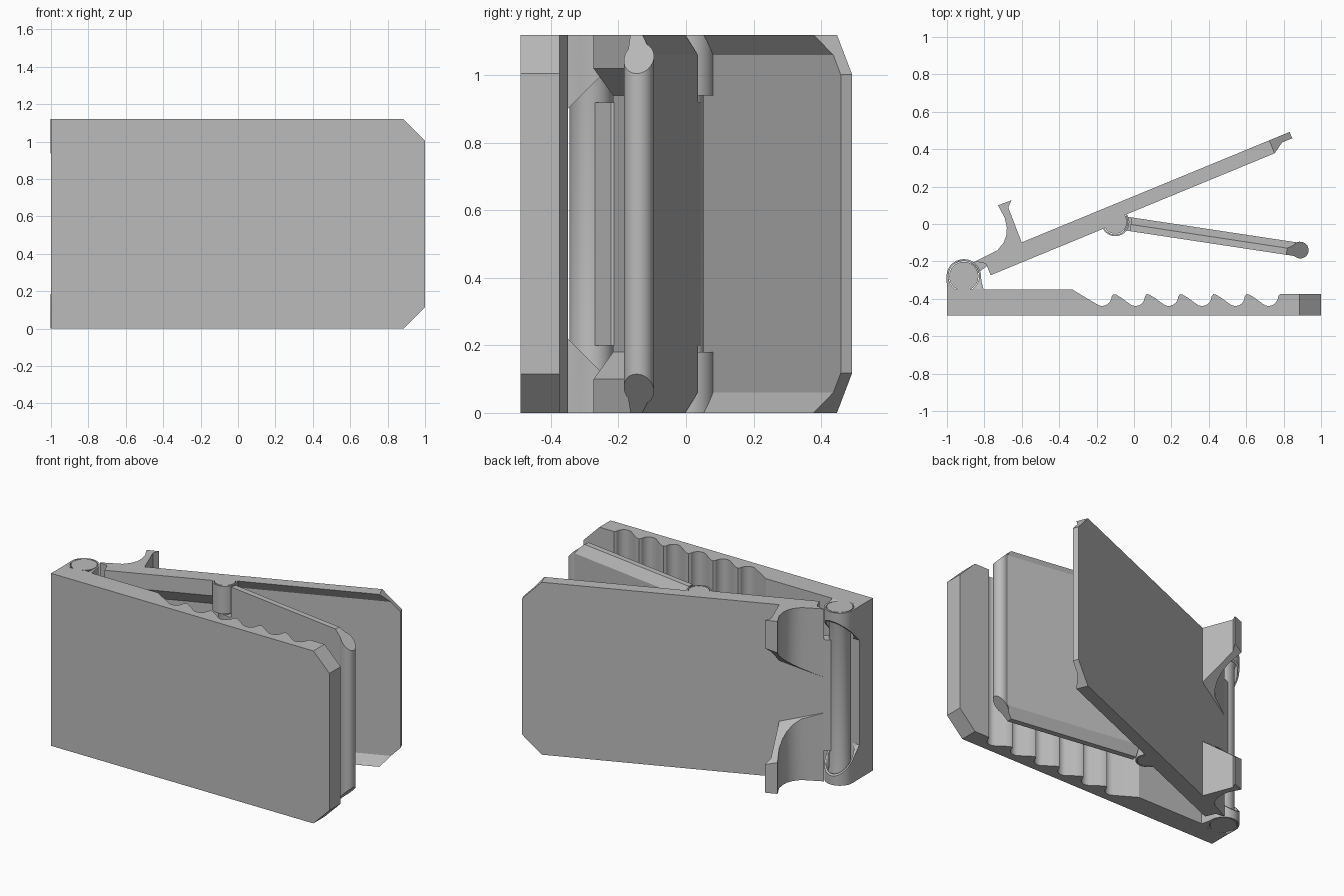
import bpy, bmesh, math
from mathutils import Vector, Matrix

if "Cube" in bpy.data.objects:
    bpy.data.objects.remove(bpy.data.objects["Cube"])

H = 1.12                      # full height of the stand
MID = H / 2
grey = bpy.data.materials.new("grey_plastic")
grey.diffuse_color = (0.5, 0.5, 0.5, 1)
grey.use_nodes = True
grey.node_tree.nodes["Principled BSDF"].inputs["Base Color"].default_value = grey.diffuse_color


def frame(x, y, degrees):
    return Matrix.Translation((x, y, 0)) @ Matrix.Rotation(math.radians(degrees), 4, 'Z')


WORLD = Matrix.Identity(4)
HINGE = (-0.91, -0.28)
PIVOT = (-0.1, 0.01)
PLATE = frame(*HINGE, 22.4)   # local x runs along the back plate
ARM = frame(*PIVOT, -8.6)     # local x runs along the support arm


def arc(cx, cy, r, a0, a1, n):
    return [(cx + r * math.cos(math.radians(a0 + (a1 - a0) * i / n)),
             cy + r * math.sin(math.radians(a0 + (a1 - a0) * i / n))) for i in range(n + 1)]


def finish(name, bm, mat, flip=False):
    if flip:                  # mirror to the other end of the height
        for v in bm.verts:
            v.co.z = H - v.co.z
    bm.transform(mat)
    bmesh.ops.recalc_face_normals(bm, faces=bm.faces)
    me = bpy.data.meshes.new(name)
    bm.to_mesh(me)
    bm.free()
    me.materials.append(grey)
    me.shade_smooth()
    me.set_sharp_from_angle(angle=math.radians(30))
    ob = bpy.data.objects.new(name, me)
    bpy.context.collection.objects.link(ob)
    return ob


def prism(name, pts, lo, hi, mat=WORLD, along='z', clips=(), flip=False):
    """Extrude a profile: (x, y) points along z, or (z, y) points along x."""
    bm = bmesh.new()
    place = (lambda p, d: (p[0], p[1], d)) if along == 'z' else (lambda p, d: (d, p[1], p[0]))
    face = bm.faces.new([bm.verts.new(place(p, lo)) for p in pts])
    new = bmesh.ops.extrude_face_region(bm, geom=[face])['geom']
    shift = Vector(place((0, 0), hi - lo))
    bmesh.ops.translate(bm, vec=shift, verts=[g for g in new if isinstance(g, bmesh.types.BMVert)])
    for co, no in clips:      # slice off everything on the normal's side
        bmesh.ops.bisect_plane(bm, geom=bm.verts[:] + bm.edges[:] + bm.faces[:],
                               plane_co=co, plane_no=no, clear_outer=True)
        bmesh.ops.holes_fill(bm, edges=[e for e in bm.edges if e.is_boundary], sides=0)
    return finish(name, bm, mat, flip)


def lathe(name, rz, centre, closed=False, flip=False, n=40):
    """Revolve (radius, z) points about a vertical axis."""
    bm = bmesh.new()
    rings = [[bm.verts.new((r * math.cos(math.tau * i / n), r * math.sin(math.tau * i / n), z))
              for i in range(n)] for r, z in rz]
    pairs = list(zip(rings, rings[1:]))
    if closed:
        pairs.append((rings[-1], rings[0]))
    else:
        bm.faces.new(rings[0])
        bm.faces.new(rings[-1])
    for a, b in pairs:
        for i in range(n):
            j = (i + 1) % n
            bm.faces.new((a[i], a[j], b[j], b[i]))
    return finish(name, bm, frame(*centre, 0), flip)


def corners(x, size):
    """Cutting planes for the two chamfered corners at the far end."""
    return [((x, 0, size), (1, 0, -1)), ((x, 0, H - size), (1, 0, 1))]


# Base plate with a row of rounded notches
base = [(-1, -0.49), (1, -0.49), (1, -0.375), (0.78, -0.375)]
for k in range(5, -1, -1):
    peak = -0.11 + 0.178 * k
    base += arc(peak - 0.06, -0.388, 0.05, 0, -125, 9)
    if k:
        base += [(peak - 0.135, -0.395), (peak - 0.165, -0.377), (peak - 0.178, -0.375)]
base += [(-0.33, -0.35), (-1, -0.35)]
prism("base_plate", base, 0, H, clips=corners(1, 0.115))

# Main hinge: bored knuckles on the base and the pin between them
bore = lathe("hinge_bore_cutter", [(0.082, -0.1), (0.082, H + 0.1)], HINGE)
bore.hide_render = True
bore.hide_set(True)
knuckle = [(-1, -0.36), (-0.805, -0.36), (-0.805, -0.35), (-0.815, -0.31)]
knuckle += arc(*HINGE, 0.092, 0, 180, 24)
for flip in (False, True):
    ob = prism("base_knuckle", knuckle, 0, 0.3, flip=flip,
               clips=[((0, -0.35, 0.22), (0, 1, 1))])
    cut = ob.modifiers.new("bore", 'BOOLEAN')
    cut.object = bore
    cut.operation = 'DIFFERENCE'
lathe("hinge_pin", [(0.078, 0), (0.078, 0.03), (0.065, 0.08),
                    (0.065, H - 0.08), (0.078, H - 0.03), (0.078, H)], HINGE)

# Back plate: thin panel, hinge tongue and side rails
tip = 1.905
prism("back_panel", [(0.135, 0.0135), (tip, 0.0135), (tip, 0.05), (0.11, 0.05)], 0, H,
      PLATE, clips=corners(tip, 0.118))
prism("hinge_tongue", [(0, -0.03), (0.14, 0.005), (0.16, 0.05), (0, 0.05)], 0.2, H - 0.2, PLATE)
for flip in (False, True):
    prism("hinge_side_rail", [(0, -0.049), (0, 0.0135), (0.18, 0.0135), (0.1, -0.049)],
          0.135, 0.84, PLATE, 'x', flip=flip)
    prism("outer_side_rail", [(0, -0.025), (0, 0.0135), (0.06, 0.0135)],
          0.84, 1.86, PLATE, 'x', corners(tip, 0.118)[:1], flip)

# Hooks that hold the device, tapering toward their tips
hook = [(-0.85, -0.2), (-0.79, -0.17), (-0.73, -0.14), (-0.697, -0.1), (-0.682, -0.06),
        (-0.68, -0.02), (-0.69, 0.03), (-0.727, 0.1), (-0.655, 0.127), (-0.672, 0.088),
        (-0.6, -0.1), (-0.62, -0.13), (-0.8, -0.21)]
for flip in (False, True):
    prism("hook", hook, 0, 0.5, flip=flip, clips=[((0, -0.12, 0.38), (0, 0.8, 1))])

# Arm pivot: rings on the back plate and the rod inside
for flip in (False, True):
    lathe("pivot_ring", [(0.075, 0), (0.075, 0.18), (0.066, 0.18), (0.066, 0)],
          PIVOT, closed=True, flip=flip)
lathe("pivot_rod", [(0.062, 0), (0.062, 0.12), (0.042, 0.18),
                    (0.042, H - 0.18), (0.062, H - 0.12), (0.062, H)], PIVOT)

# Support arm: bevelled panel, root joined to the rod, rounded foot
section = [(0, -0.036), (0, 0), (0.06, 0.038), (H - 0.06, 0.038), (H, 0), (H, -0.036)]
foot = 1.045
prism("support_arm", section, 0.083, 1.0, ARM, 'x', corners(foot, 0.115))
prism("arm_root", [(0, -0.036), (0.1, -0.036), (0.1, 0.038), (0, 0.038)], 0.2, H - 0.2, ARM)
prism("arm_foot", arc(1.0, 0, 0.045, 0, 345, 23), 0, H, ARM, clips=corners(foot, 0.115))
